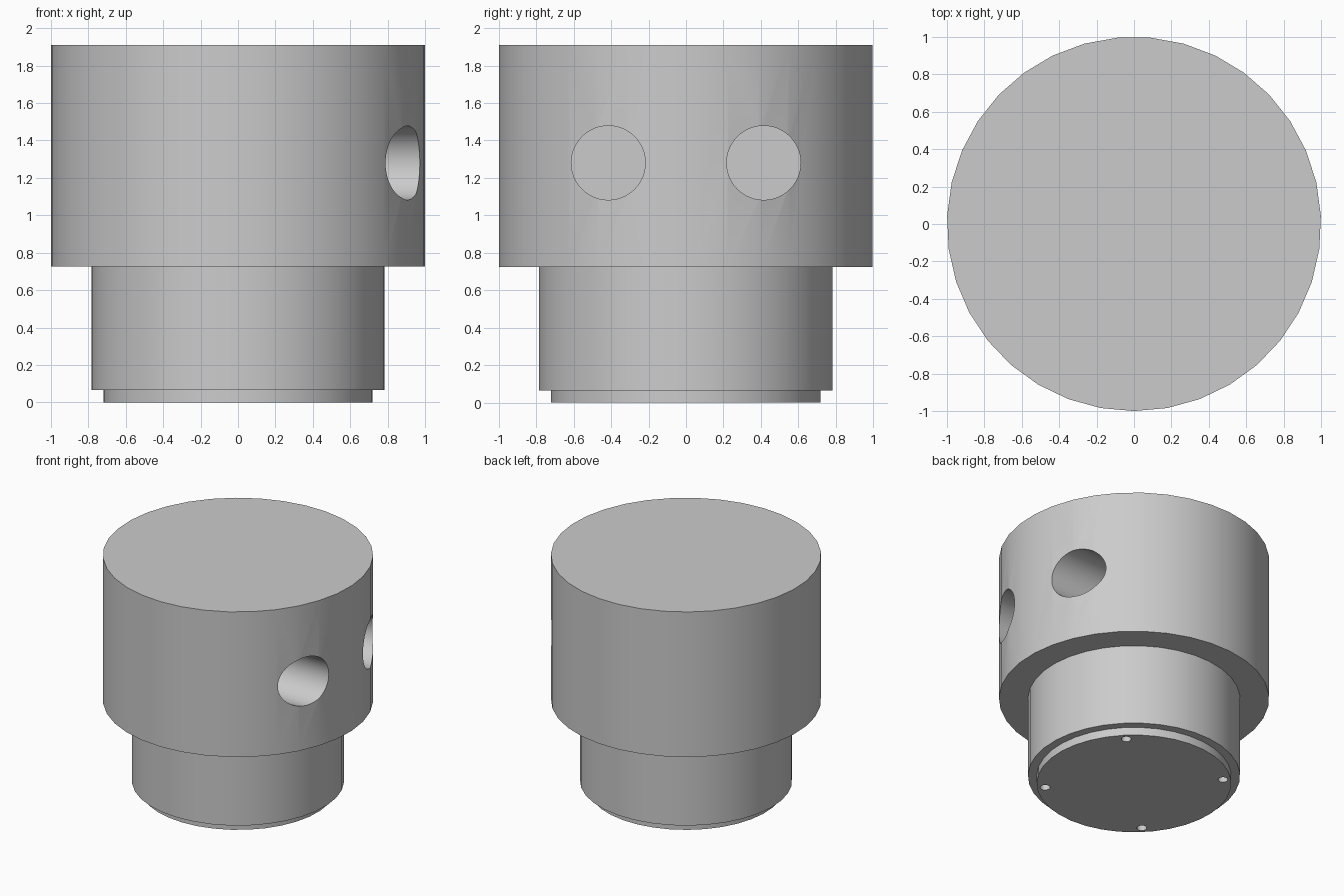
import bpy, bmesh, math
from mathutils import Matrix, Vector

cube = bpy.data.objects.get("Cube")
if cube:
    bpy.data.objects.remove(cube, do_unlink=True)

SIDES = 35

grey = bpy.data.materials.new("plain grey")
grey.use_nodes = True
colour = (0.6, 0.6, 0.6, 1)
grey.diffuse_color = colour
grey.node_tree.nodes["Principled BSDF"].inputs["Base Color"].default_value = colour


def add_object(name, bm):
    bmesh.ops.recalc_face_normals(bm, faces=bm.faces[:])
    mesh = bpy.data.meshes.new(name)
    bm.to_mesh(mesh)
    bm.free()
    mesh.materials.append(grey)
    obj = bpy.data.objects.new(name, mesh)
    bpy.context.collection.objects.link(obj)
    return obj


def turned_solid(name, profile):
    """Closed solid made of stacked rings of (radius, height)."""
    bm = bmesh.new()
    rings = []
    for r, z in profile:
        angles = [2 * math.pi * i / SIDES - math.pi / 2 for i in range(SIDES)]
        rings.append([bm.verts.new((r * math.cos(a), r * math.sin(a), z)) for a in angles])
    for low, high in zip(rings, rings[1:]):
        for i in range(SIDES):
            j = (i + 1) % SIDES
            bm.faces.new((low[i], low[j], high[j], high[i]))
    bm.faces.new(rings[0])
    bm.faces.new(rings[-1])
    return add_object(name, bm)


def drill(target, start, end, radius, segments):
    """Cut a round blind hole between two points."""
    start, end = Vector(start), Vector(end)
    axis = end - start
    turn = axis.to_track_quat("Z", "Y").to_matrix().to_4x4()
    bm = bmesh.new()
    bmesh.ops.create_cone(bm, cap_ends=True, segments=segments, radius1=radius,
                          radius2=radius, depth=axis.length,
                          matrix=Matrix.Translation((start + end) / 2) @ turn)
    cutter = add_object("hole_cutter", bm)
    cutter.hide_render = True
    cut = target.modifiers.new("hole", "BOOLEAN")
    cut.operation = "DIFFERENCE"
    cut.solver = "EXACT"
    cut.object = cutter
    bpy.context.view_layer.objects.active = target
    bpy.ops.object.modifier_apply(modifier=cut.name)
    bpy.data.objects.remove(cutter, do_unlink=True)


# Wide head, narrower neck and small base step
plug = turned_solid("stepped_plug", [
    (0.72, 0), (0.72, 0.065), (0.785, 0.065),
    (0.785, 0.725), (1, 0.725), (1, 1.91)])

# Two side ports in the head
for side in (-1, 1):
    drill(plug, (1.2, side * 0.415, 1.28), (0.3, side * 0.415, 1.28), 0.198, 48)

# Four small holes under the base
for k in range(4):
    a = math.pi / 4 + k * math.pi / 2
    x, y = 0.66 * math.cos(a), 0.66 * math.sin(a)
    drill(plug, (x, y, -0.1), (x, y, 0.15), 0.037, 24)

# Smooth walls, sharp rims
bpy.ops.object.select_all(action="DESELECT")
plug.select_set(True)
bpy.context.view_layer.objects.active = plug
bpy.ops.object.shade_smooth_by_angle(angle=math.radians(30))
